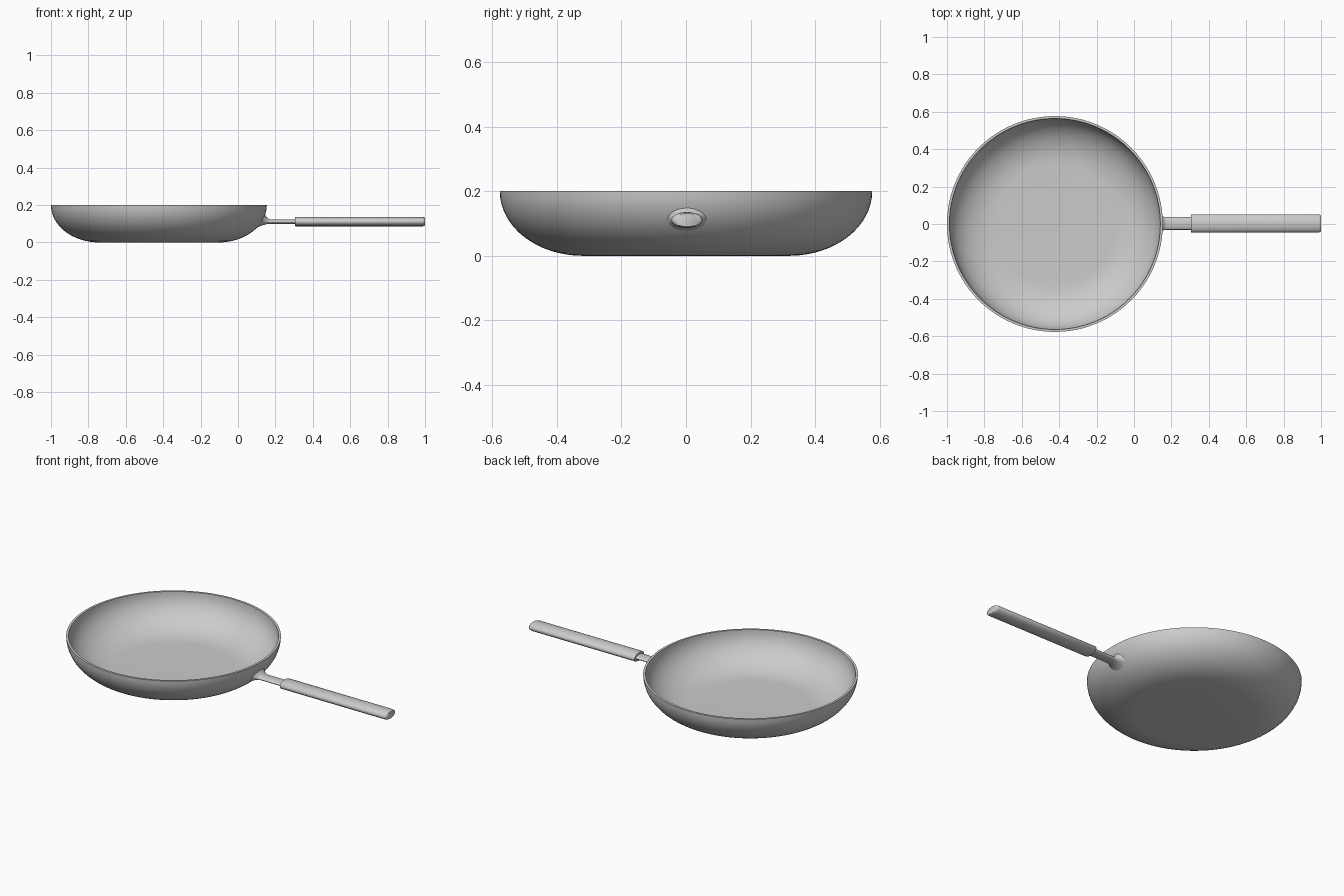
import bpy, bmesh, math

if "Cube" in bpy.data.objects:
    bpy.data.objects.remove(bpy.data.objects["Cube"], do_unlink=True)

metal = bpy.data.materials.new("grey_metal")
metal.use_nodes = True
grey = (0.6, 0.6, 0.6, 1)
metal.diffuse_color = grey
metal.node_tree.nodes["Principled BSDF"].inputs["Base Color"].default_value = grey

PAN_X, HANDLE_Y, HANDLE_Z = -0.423, 0.003, 0.111
FLAT, CURVE, HEIGHT, WALL = 0.32, 0.257, 0.2, 0.013


def loft(name, rings, sharp=40):
    """Skin a list of equal closed rings and cap both ends."""
    bm = bmesh.new()
    loops = [[bm.verts.new(p) for p in ring] for ring in rings]
    n = len(loops[0])
    for a, b in zip(loops, loops[1:]):
        for i in range(n):
            j = (i + 1) % n
            bm.faces.new((a[i], a[j], b[j], b[i]))
    bm.faces.new(loops[0])
    bm.faces.new(loops[-1])
    bmesh.ops.recalc_face_normals(bm, faces=bm.faces)
    mesh = bpy.data.meshes.new(name)
    bm.to_mesh(mesh)
    bm.free()
    mesh.materials.append(metal)
    ob = bpy.data.objects.new(name, mesh)
    bpy.context.collection.objects.link(ob)
    bpy.ops.object.select_all(action='DESELECT')
    ob.select_set(True)
    bpy.context.view_layer.objects.active = ob
    bpy.ops.object.shade_smooth_by_angle(angle=math.radians(sharp))
    return ob


def circle(radius, z, n=96):
    turn = [2 * math.pi * i / n for i in range(n)]
    return [(PAN_X + radius * math.cos(t), radius * math.sin(t), z) for t in turn]


def oval(hy, hz, n):
    """Offsets of an ellipse across the handle direction."""
    turn = [2 * math.pi * i / n for i in range(n)]
    return [(HANDLE_Y + hy * math.cos(t), HANDLE_Z + hz * math.sin(t)) for t in turn]


def wall_x(y, z):
    """Where the outer pan wall lies at a given y and z."""
    r = FLAT + CURVE * math.sqrt(1 - ((HEIGHT - z) / HEIGHT) ** 2)
    return PAN_X + math.sqrt(r * r - y * y) - 0.005


# Pan: flat base, elliptical wall outside, then the same curve inside
STEPS = 16
angles = [math.pi / 2 * i / STEPS for i in range(STEPS + 1)]
outer = [(FLAT + CURVE * math.sin(a), HEIGHT * (1 - math.cos(a))) for a in angles]
inner = [(FLAT + (CURVE - WALL) * math.sin(a),
          HEIGHT - (HEIGHT - WALL) * math.cos(a)) for a in reversed(angles)]
loft("pan", [circle(r, z) for r, z in outer + inner])

# Stem: flares onto the curved pan wall, then runs into the grip
SIDES = 24
rings = []
for i in range(9):
    s = i / 8
    flare = (1 - s) ** 2
    foot = oval(0.065, 0.042, SIDES)
    section = oval(0.034 + 0.031 * flare, 0.012 + 0.03 * flare, SIDES)
    rings.append([(wall_x(*f) * (1 - s) + 0.175 * s, y, z)
                  for f, (y, z) in zip(foot, section)])
rings.append([(0.32, y, z) for y, z in oval(0.034, 0.012, SIDES)])
loft("stem", rings, 60)

# Grip: flattened bar with softened ends
grip = [(0.304, 0.94), (0.308, 1), (0.985, 1), (0.996, 0.93), (1.0, 0.82)]
loft("grip", [[(x, y, z) for y, z in oval(0.049 * k, 0.025 * k, 16)]
              for x, k in grip], 50)
